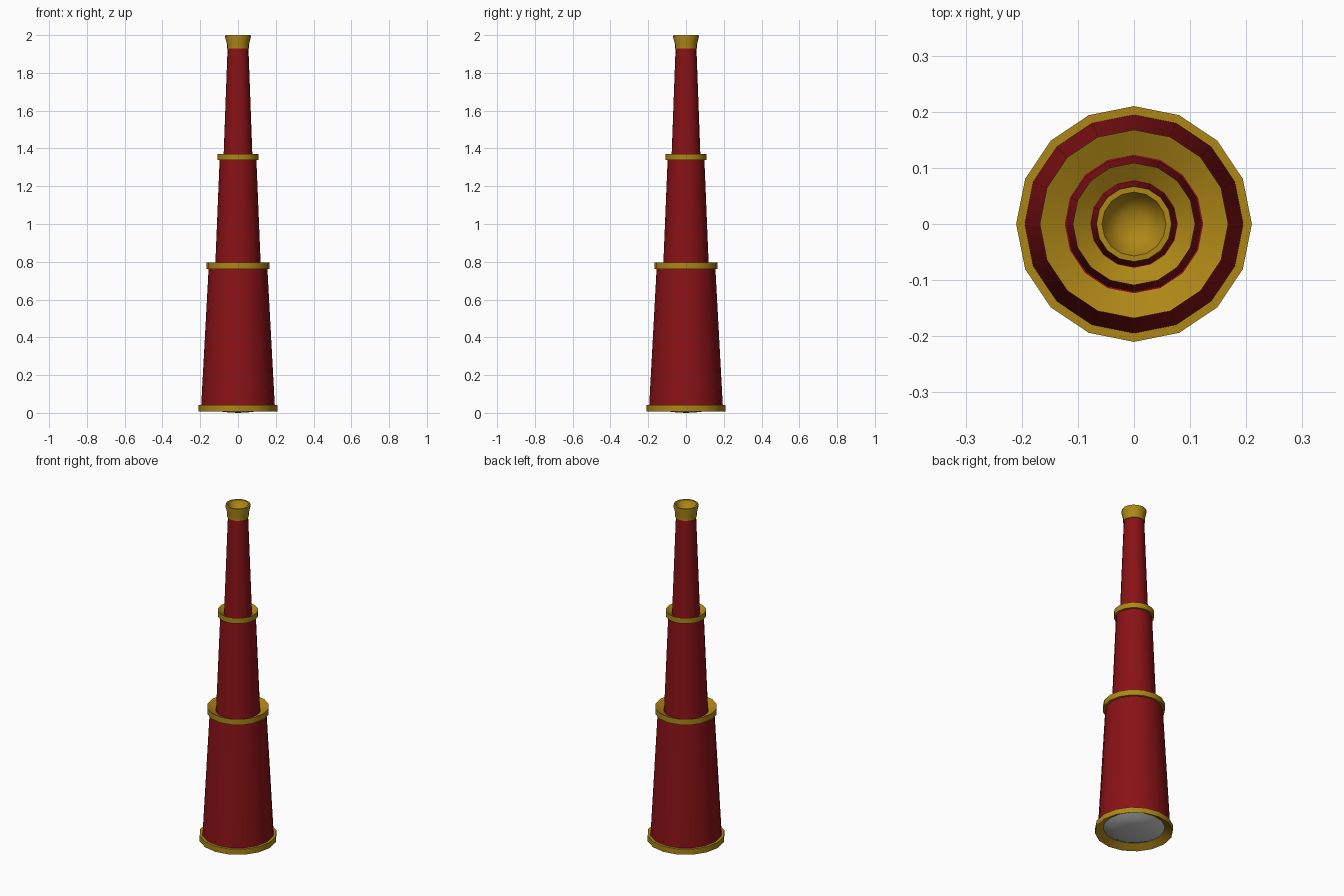
import bpy, bmesh
from math import cos, sin, tau, radians

if "Cube" in bpy.data.objects:
    bpy.data.objects.remove(bpy.data.objects["Cube"])

SIDES = 16


def material(name, rgb):
    m = bpy.data.materials.new(name)
    m.diffuse_color = (*rgb, 1)
    m.use_nodes = True
    m.node_tree.nodes["Principled BSDF"].inputs["Base Color"].default_value = m.diffuse_color
    return m


red = material("red_leather", (0.25, 0.006, 0.008))
brass = material("brass", (0.42, 0.24, 0.008))


def lathe(name, profile, mat=None, closed=False):
    """Revolve (radius, z) points about z; radius 0 makes a pole."""
    bm = bmesh.new()
    rings = []
    for r, z in profile:
        if r == 0:
            rings.append([bm.verts.new((0, 0, z))] * SIDES)
        else:
            rings.append([bm.verts.new((r * cos(tau * i / SIDES), r * sin(tau * i / SIDES), z))
                          for i in range(SIDES)])
    pairs = list(zip(rings, rings[1:]))
    if closed:
        pairs.append((rings[-1], rings[0]))
    for a, b in pairs:
        for i in range(SIDES):
            j = (i + 1) % SIDES
            bm.faces.new(list(dict.fromkeys((a[i], a[j], b[j], b[i]))))
    bmesh.ops.recalc_face_normals(bm, faces=bm.faces)
    me = bpy.data.meshes.new(name)
    bm.to_mesh(me)
    bm.free()
    ob = bpy.data.objects.new(name, me)
    bpy.context.collection.objects.link(ob)
    if mat:
        me.materials.append(mat)
    bpy.context.view_layer.objects.active = ob
    ob.select_set(True)
    bpy.ops.object.shade_smooth_by_angle(angle=radians(35))
    ob.select_set(False)
    return ob


# Tapered tubes: bottom radius, bottom z, top radius, top z
for name, r0, z0, r1, z1 in (("large_tube", 0.195, 0.035, 0.155, 0.775),
                             ("middle_tube", 0.121, 0.765, 0.097, 1.35),
                             ("small_tube", 0.077, 1.34, 0.055, 1.94)):
    lathe(name, [(0, z0), (r0, z0), (r1, z1), (0, z1)], red)

# Collars with a funnel-shaped top around the next tube
for name, r, inner, z0, z1 in (("lower_collar", 0.168, 0.115, 0.762, 0.796),
                               ("upper_collar", 0.109, 0.072, 1.338, 1.371)):
    lathe(name, [(inner, z0), (r, z0), (r, z1), (inner, z1 - 0.025)], brass, closed=True)

# Front rim, recessed towards the lens
lathe("lens_rim", [(0.21, 0.008), (0.21, 0.041), (0.165, 0.041), (0.165, 0.034)],
      brass, closed=True)

# Bulging front lens
lathe("front_lens", [(0.168, 0.034), (0.13, 0.016), (0.09, 0.007), (0.045, 0.002), (0, 0)])

# Flared eyepiece with a hollow cup
lathe("eyepiece", [(0, 1.928), (0.059, 1.928), (0.059, 1.952), (0.068, 1.99), (0.067, 2.0),
                   (0.057, 2.0), (0.045, 1.975), (0.025, 1.962), (0, 1.958)], brass)
